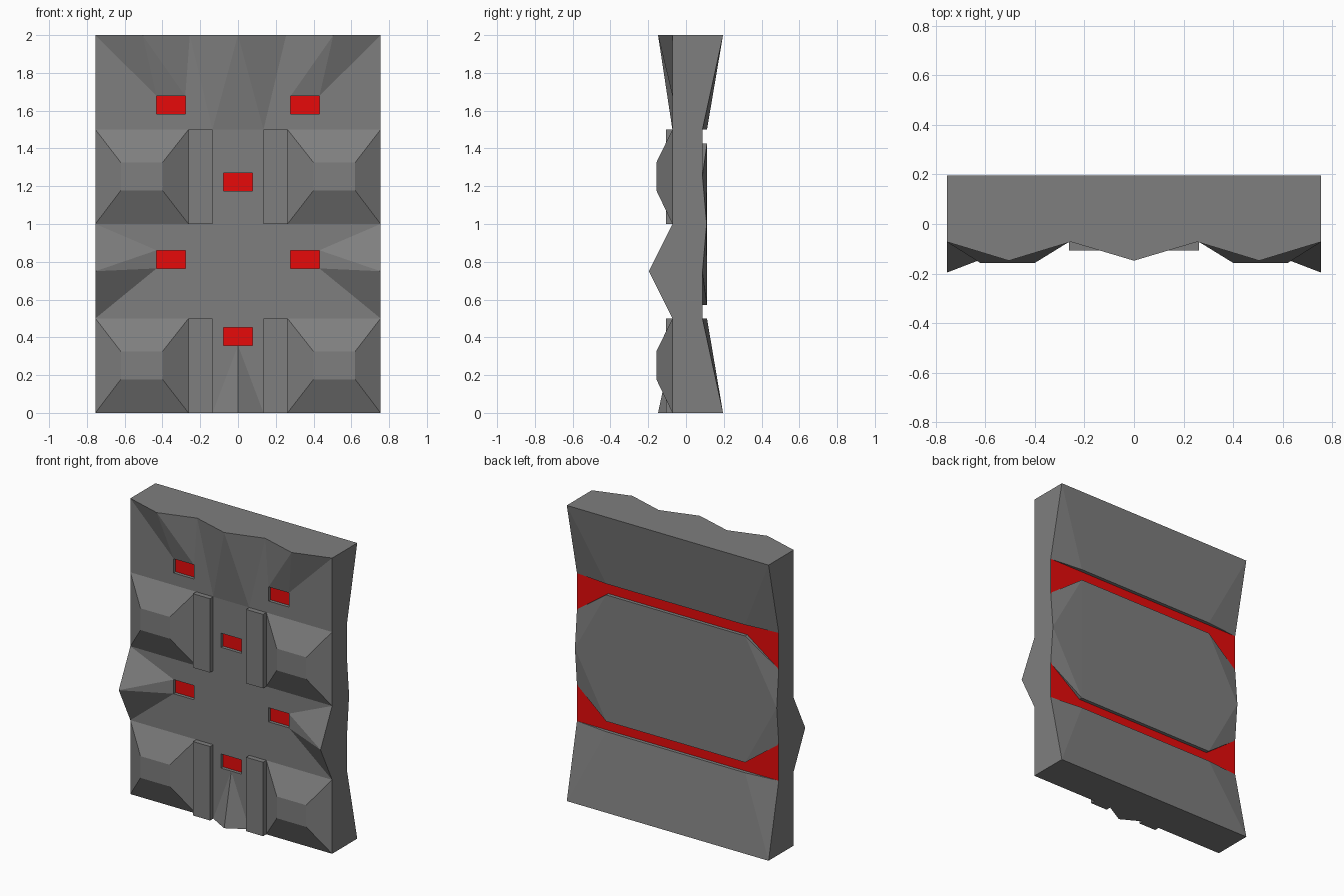
import bpy, bmesh, math

if "Cube" in bpy.data.objects:
    bpy.data.objects.remove(bpy.data.objects["Cube"])

W = 0.755                       # half width
F, B = -0.072, 0.087            # flat front and back levels

red = bpy.data.materials.new("red")
red.diffuse_color = (0.8, 0.003, 0.003, 1)
red.use_nodes = True
red.node_tree.nodes["Principled BSDF"].inputs["Base Color"].default_value = red.diffuse_color
grey = bpy.data.materials.new("dark_grey")
grey.diffuse_color = (0.21, 0.21, 0.21, 1)
grey.use_nodes = True
grey.node_tree.nodes["Principled BSDF"].inputs["Base Color"].default_value = grey.diffuse_color

def finish(name, bm, mat=grey):
    me = bpy.data.meshes.new(name)
    bm.to_mesh(me)
    bm.free()
    ob = bpy.data.objects.new(name, me)
    bpy.context.collection.objects.link(ob)
    me.materials.append(mat)
    return ob

def add_box(bm, x0, x1, y0, y1, z0, z1):
    v = bmesh.ops.create_cube(bm, size=1)["verts"]
    for p in v:
        p.co = ((x0 + x1) / 2 + p.co.x * (x1 - x0),
                (y0 + y1) / 2 + p.co.y * (y1 - y0),
                (z0 + z1) / 2 + p.co.z * (z1 - z0))

def hull(name, pts):
    bm = bmesh.new()
    vs = [bm.verts.new(p) for p in pts]
    bmesh.ops.convex_hull(bm, input=vs)
    bmesh.ops.dissolve_limit(bm, angle_limit=math.radians(0.5),
                             verts=bm.verts, edges=bm.edges)
    bmesh.ops.recalc_face_normals(bm, faces=bm.faces)
    return finish(name, bm)

def both(pts):
    return [(s * x, y, z) for x, y, z in pts for s in (-1, 1)]

# Slab body with six shallow window pockets
bm = bmesh.new()
add_box(bm, -W, W, F, B, 0, 2)
body = finish("body", bm)
slots = [(0, 1.222), (0, 0.405)] + [(s * 0.355, z) for s in (-1, 1) for z in (1.63, 0.813)]
cut, glow = bmesh.new(), bmesh.new()
for x, z in slots:
    add_box(cut, x - 0.076, x + 0.076, -0.2, -0.04, z - 0.048, z + 0.048)
    add_box(glow, x - 0.076, x + 0.076, -0.05, -0.038, z - 0.048, z + 0.048)
cutter = finish("slot_cutter", cut)
cutter.hide_render = True
cutter.hide_viewport = True
mod = body.modifiers.new("slots", "BOOLEAN")
mod.object = cutter
mod.solver = "EXACT"
finish("slot_light", glow, red)

# Ribs and faceted side bosses on two rows
for z in (0, 1):
    for s in (-1, 1):
        bm = bmesh.new()
        add_box(bm, *sorted((s * 0.135, s * 0.262)), -0.106, F, z, z + 0.5)
        finish("rib", bm)
        base = [(x, F, z + h) for x in (0.262, W) for h in (0, 0.5)]
        top = [(x, -0.157, z + h) for x in (0.4, 0.62) for h in (0.178, 0.325)]
        hull("boss", [(s * x, y, h) for x, y, h in base + top])

# Pointed facets at the edges of the front
for s in (-1, 1):
    hull("top_facet", [(s * x, y, z) for x, y, z in (
        (0.255, F, 2), (W, F, 2), (0.431, F, 1.678), (0.279, F, 1.678), (0.505, -0.148, 2))])
    hull("side_ridge", [(s * x, y, z) for x, y, z in (
        (W, F, 0.5), (W, F, 1), (0.431, F, 0.861), (0.431, F, 0.765), (W, -0.196, 0.75))])
hull("top_centre_facet", both([(0.255, F, 2), (0.135, F, 1.5)]) + [(0, -0.148, 2)])
hull("bottom_centre_facet", both([(0.135, F, 0)]) + [(0, F, 0.357), (0, -0.148, 0)])

# Back: sloped top and bottom panels, central plate, red strips between
for end, inner in ((2, 1.5), (0, 0.5)):
    hull("back_slope", both([(W, 0.196, end), (W, B, end), (W, B, inner),
                             (0.52, B, inner), (0.52, 0.111, inner)]))
hull("back_plate", both([(W, B, 1.255), (W, B, 0.745), (W, 0.109, 1), (W, B, 1),
                         (0.52, 0.111, 1.425), (0.52, B, 1.425),
                         (0.52, 0.111, 0.57), (0.52, B, 0.57)]))
bm = bmesh.new()
for z0, z1 in ((0.5, 0.75), (1.25, 1.5)):
    bm.faces.new([bm.verts.new(p) for p in (
        (-W, B + 0.001, z0), (-W, B + 0.001, z1), (W, B + 0.001, z1), (W, B + 0.001, z0))])
finish("back_light", bm, red)
